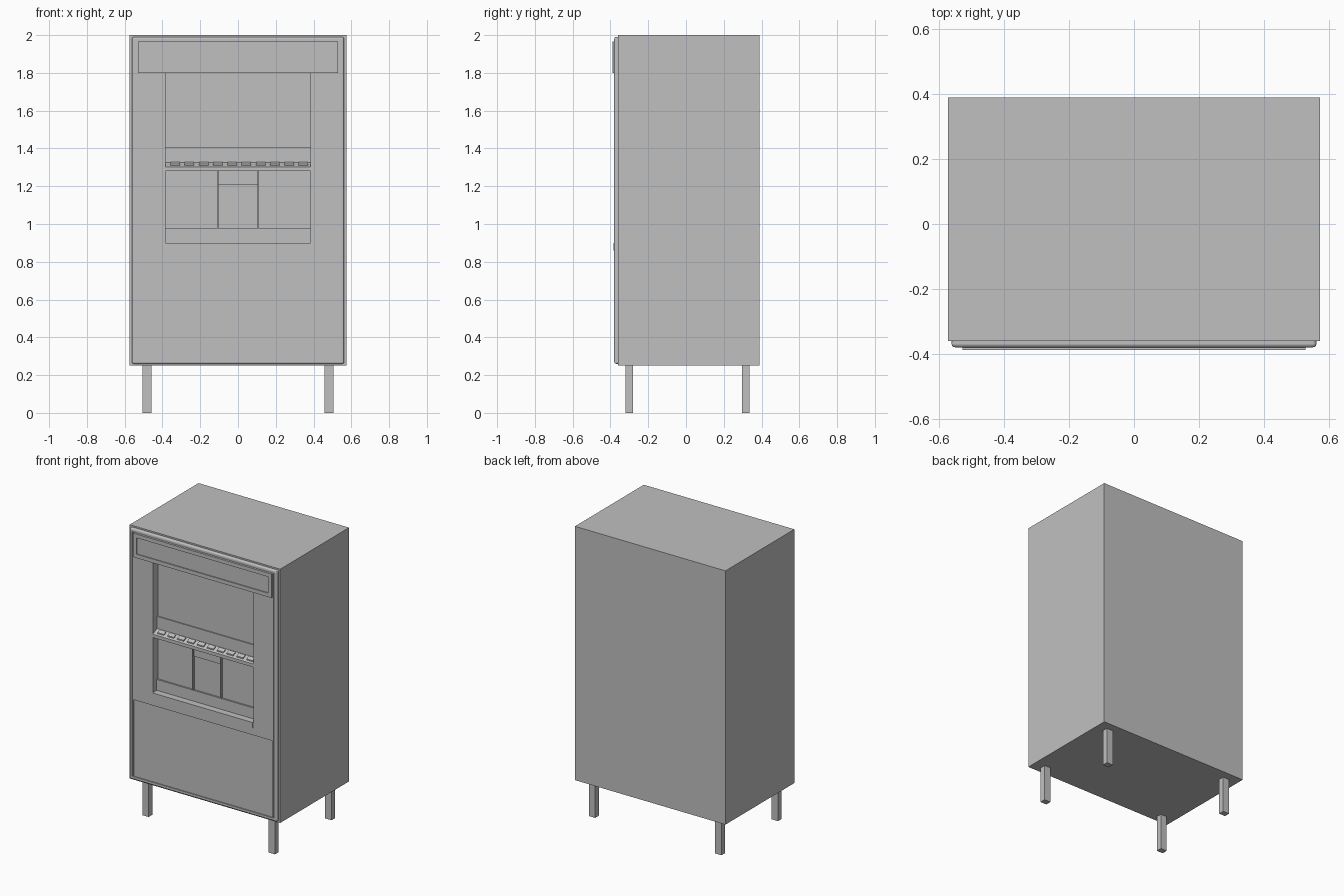
import bpy
import bmesh

if "Cube" in bpy.data.objects:
    bpy.data.objects.remove(bpy.data.objects["Cube"], do_unlink=True)

# One flat colour for the whole machine
grey = bpy.data.materials.new("plain_grey")
grey.use_nodes = True
COLOUR = (0.53, 0.53, 0.53, 1)
grey.diffuse_color = COLOUR
grey.node_tree.nodes["Principled BSDF"].inputs["Base Color"].default_value = COLOUR


def finish(name, bm):
    bmesh.ops.recalc_face_normals(bm, faces=bm.faces)
    mesh = bpy.data.meshes.new(name)
    bm.to_mesh(mesh)
    bm.free()
    mesh.materials.append(grey)
    obj = bpy.data.objects.new(name, mesh)
    bpy.context.collection.objects.link(obj)
    return obj


def box(name, x, y, z, bevel=0):
    """Box from (low, high) ranges, optionally with bevelled edges."""
    bm = bmesh.new()
    bmesh.ops.create_cube(bm, size=1)
    for v in bm.verts:
        v.co = [r[0] if c < 0 else r[1] for r, c in zip((x, y, z), v.co)]
    if bevel:
        bmesh.ops.bevel(bm, geom=bm.edges[:], offset=bevel, segments=3,
                        profile=0.5, affect='EDGES')
    return finish(name, bm)


def prism(name, x, profile):
    """Extrude a (y, z) profile along x."""
    bm = bmesh.new()
    face = bm.faces.new([bm.verts.new((x[0], y, z)) for y, z in profile])
    out = bmesh.ops.extrude_face_region(bm, geom=[face])["geom"]
    moved = [g for g in out if isinstance(g, bmesh.types.BMVert)]
    bmesh.ops.translate(bm, verts=moved, vec=(x[1] - x[0], 0, 0))
    return finish(name, bm)


def ring(name, half_x, z, width, y):
    """Rectangular picture-frame ring, centred on x = 0."""
    bm = bmesh.new()
    loops = []
    for depth in y:
        for inset in (0, width):
            hx, lo, hi = half_x - inset, z[0] + inset, z[1] - inset
            corners = ((-hx, lo), (hx, lo), (hx, hi), (-hx, hi))
            loops.append([bm.verts.new((cx, depth, cz)) for cx, cz in corners])
    for a, b in ((0, 1), (1, 3), (3, 2), (2, 0)):
        for i in range(4):
            j = (i + 1) % 4
            bm.faces.new((loops[a][i], loops[a][j], loops[b][j], loops[b][i]))
    return finish(name, bm)


def cut(target, cutter):
    mod = target.modifiers.new(cutter.name, 'BOOLEAN')
    mod.operation = 'DIFFERENCE'
    mod.solver = 'EXACT'
    mod.object = cutter
    cutter.hide_render = True
    cutter.hide_viewport = True
    cutter.display_type = 'WIRE'


BACK = -0.325     # rear wall of the display recess
FACE = -0.38      # front plane of the door
OPEN_X = (-0.384, 0.384)

# Cabinet and rounded door
cabinet = box("cabinet", (-0.574, 0.574), (-0.36, 0.39), (0.25, 2.0))
door = box("door", (-0.562, 0.562), (FACE, -0.345), (0.26, 1.99), 0.01)

# Display recess, lower panel recess and border groove
opening = box("opening_cutter", OPEN_X, (-0.5, BACK), (0.9, 1.8))
cut(cabinet, opening)
cut(door, opening)
cut(door, box("lower_panel_cutter", (-0.531, 0.531), (-0.5, -0.373), (0.287, 0.812)))
cut(door, ring("groove_cutter", 0.542, (0.282, 1.968), 0.005, (-0.5, -0.373)))

# Illuminated header: raised border around a sunken panel
ring("header_border", 0.529, (1.8, 1.965), 0.026, (-0.389, -0.37))
box("header_panel", (-0.507, 0.507), (-0.382, -0.37), (1.822, 1.942))

# Button shelf with a sloping top
prism("button_shelf", OPEN_X, [(BACK, 1.28), (FACE, 1.28), (FACE, 1.303), (BACK, 1.328)])
for i in range(10):
    cx = -0.333 + i * 0.0755
    prism(f"button_{i + 1}", (cx - 0.025, cx + 0.025),
          [(-0.367, 1.305), (-0.367, 1.317), (-0.342, 1.328), (-0.342, 1.316)])

# Recess back: splash panel, lower step and dispensing bay
box("splash_panel", OPEN_X, (BACK - 0.008, BACK + 0.01), (1.32, 1.408))
box("recess_step", OPEN_X, (BACK - 0.012, BACK + 0.01), (0.9, 0.975))
for side, name in ((-1, "right"), (1, "left")):
    cx = side * 0.107
    box(f"{name}_divider", (cx - 0.004, cx + 0.004), (BACK - 0.018, BACK + 0.01), (0.975, 1.28))
box("bay_flap", (-0.103, 0.103), (BACK - 0.008, BACK + 0.01), (1.208, 1.28))

# Lip below the recess
box("tray_lip", (-0.38, 0.38), (FACE - 0.004, FACE + 0.01), (0.86, 0.9))

# Four square legs
for sx, side in ((-1, "right"), (1, "left")):
    for cy, end in ((-0.3, "front"), (0.316, "back")):
        cx = sx * 0.482
        box(f"{end}_{side}_leg", (cx - 0.024, cx + 0.024), (cy - 0.02, cy + 0.02), (0, 0.252))
